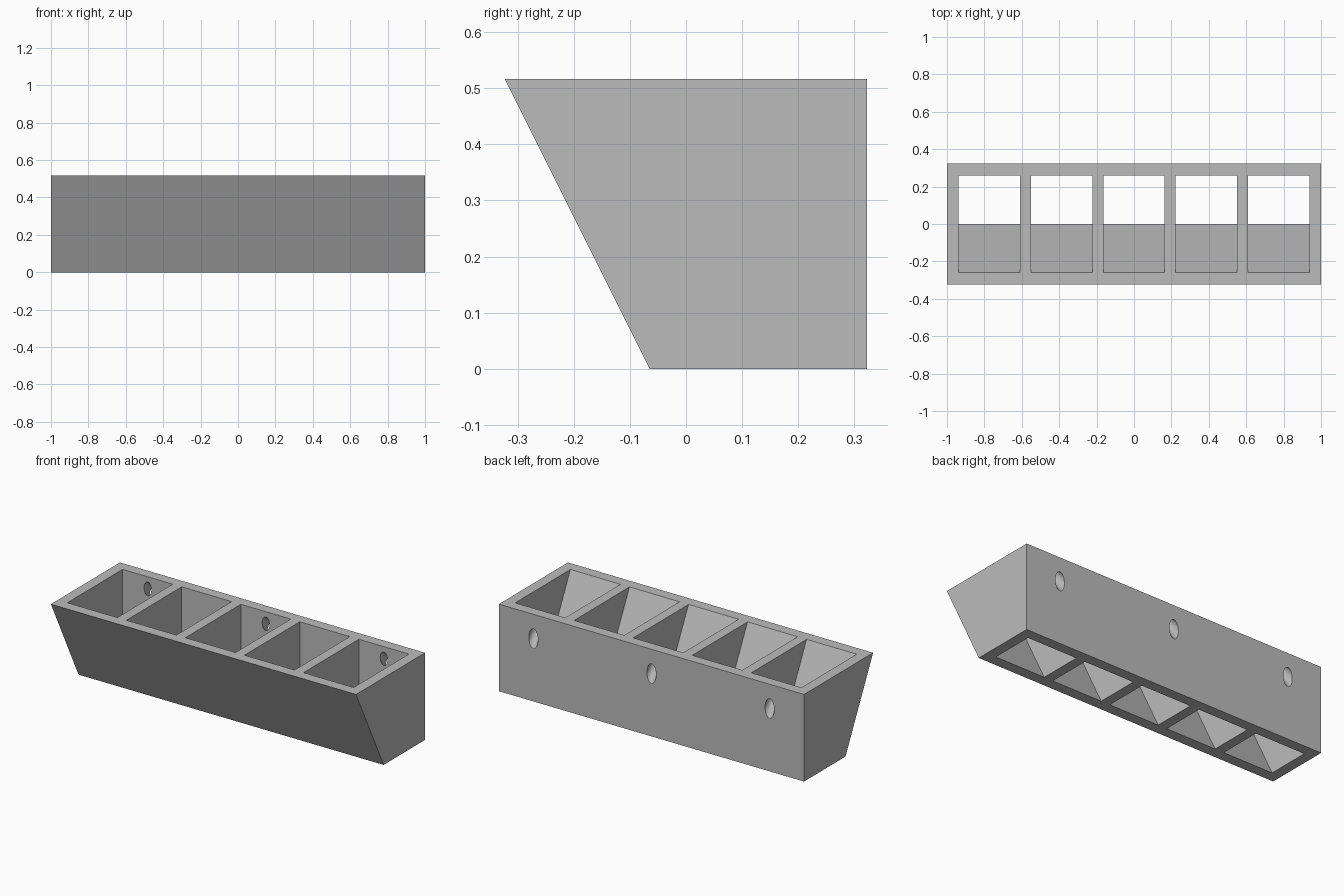
import bpy
import bmesh
import math

if "Cube" in bpy.data.objects:
    bpy.data.objects.remove(bpy.data.objects["Cube"], do_unlink=True)

HEIGHT = 0.516
BACK, INNER_BACK = 0.323, 0.26
CELL_WIDTH, PITCH = 0.328, 0.387


def loft(bm, start, end):
    """Closed solid between two matching rings of points."""
    a = [bm.verts.new(p) for p in start]
    b = [bm.verts.new(p) for p in end]
    bm.faces.new(a)
    bm.faces.new(b[::-1])
    for i in range(len(a)):
        j = (i + 1) % len(a)
        bm.faces.new((a[j], a[i], b[i], b[j]))


def prism(bm, profile, x_mid, width):
    """Extrude a side profile of (y, z) points along x."""
    loft(bm, *[[(x_mid + s * width / 2, y, z) for y, z in profile] for s in (-1, 1)])


def hole_ring(x_mid, y, sides=32):
    """Oval section of the slanted screw hole, widening and dropping to the back."""
    t = (y - INNER_BACK) / (BACK - INNER_BACK)
    rx, rz = 0.024 + 0.006 * t, 0.04 + 0.018 * t
    z_mid = 0.445 - 0.073 * t
    angles = [2 * math.pi * i / sides for i in range(sides)]
    return [(x_mid + rx * math.cos(a), y, z_mid + rz * math.sin(a)) for a in angles]


def make_object(name, bm):
    bmesh.ops.recalc_face_normals(bm, faces=bm.faces)
    mesh = bpy.data.meshes.new(name)
    bm.to_mesh(mesh)
    bm.free()
    obj = bpy.data.objects.new(name, mesh)
    bpy.context.collection.objects.link(obj)
    return obj


# Material
grey = bpy.data.materials.new("plain_grey")
grey.use_nodes = True
grey.diffuse_color = (0.5, 0.5, 0.5, 1)
grey.node_tree.nodes["Principled BSDF"].inputs["Base Color"].default_value = (0.5, 0.5, 0.5, 1)

# Rack body with sloping front
bm = bmesh.new()
prism(bm, [(-0.065, 0), (BACK, 0), (BACK, HEIGHT), (-0.323, HEIGHT)], 0, 2)
rack = make_object("rack_body", bm)
rack.data.materials.append(grey)

# Five open cells with walls parallel to the front
low, high = -0.05, HEIGHT + 0.05
bm = bmesh.new()
for i in range(-2, 3):
    prism(bm, [(-low / 2, low), (INNER_BACK, low), (INNER_BACK, high), (-high / 2, high)],
          i * PITCH, CELL_WIDTH)
cells = make_object("cell_cutter", bm)

# Slanted screw holes through the back of every other cell
bm = bmesh.new()
for i in (-2, 0, 2):
    loft(bm, hole_ring(i * PITCH, INNER_BACK - 0.015), hole_ring(i * PITCH, BACK + 0.015))
holes = make_object("screw_hole_cutter", bm)

# Cut the openings and discard the cutters
bpy.ops.object.select_all(action="DESELECT")
bpy.context.view_layer.objects.active = rack
rack.select_set(True)
for cutter in (cells, holes):
    cutter.hide_render = True
    cut = rack.modifiers.new(cutter.name, "BOOLEAN")
    cut.operation = "DIFFERENCE"
    cut.solver = "EXACT"
    cut.object = cutter
    bpy.ops.object.modifier_apply(modifier=cut.name)
    bpy.data.objects.remove(cutter, do_unlink=True)

bpy.ops.object.shade_smooth_by_angle(angle=math.radians(30))
